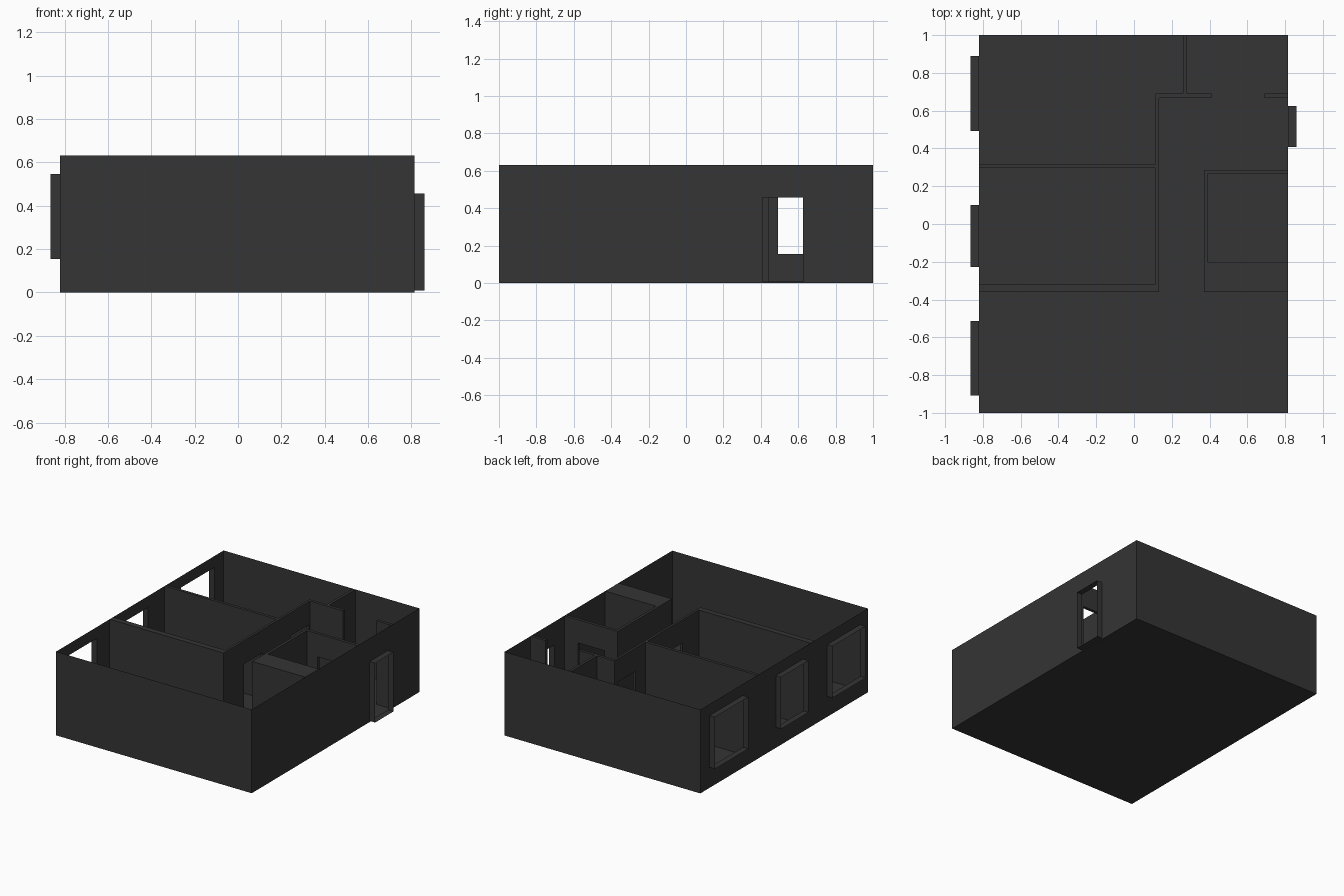
import bpy, bmesh

if "Cube" in bpy.data.objects:
    bpy.data.objects.remove(bpy.data.objects["Cube"])

X0, X1, Y, H = -0.82, 0.815, 1.0, 0.632   # shell extents and wall height
DEPTH = 0.045                             # how far openings project outward
DOOR_H = 0.457

dark = bpy.data.materials.new("dark_grey")
dark.diffuse_color = (0.035, 0.035, 0.035, 1)
dark.use_nodes = True
dark.node_tree.nodes["Principled BSDF"].inputs["Base Color"].default_value = dark.diffuse_color


def finish(name, bm):
    bmesh.ops.remove_doubles(bm, verts=bm.verts, dist=1e-5)
    me = bpy.data.meshes.new(name)
    bm.to_mesh(me)
    bm.free()
    me.materials.append(dark)
    ob = bpy.data.objects.new(name, me)
    bpy.context.collection.objects.link(ob)
    return ob


def quad(bm, *pts):
    bm.faces.new([bm.verts.new(p) for p in pts])


def prism(name, outline, z0, z1):
    bm = bmesh.new()
    face = bm.faces.new([bm.verts.new((x, y, z0)) for x, y in outline])
    top = bmesh.ops.extrude_face_region(bm, geom=[face])["geom"]
    for v in top:
        if isinstance(v, bmesh.types.BMVert):
            v.co.z = z1
    bmesh.ops.recalc_face_normals(bm, faces=bm.faces)
    return finish(name, bm)


def rect(x0, x1, y0, y1):
    return [(x0, y0), (x1, y0), (x1, y1), (x0, y1)]


def side_wall(name, x, sign, spans, z0, z1):
    """Thin side wall with rectangular openings at the given y spans."""
    bm = bmesh.new()
    ys = sorted([-Y, Y] + [v for s in spans for v in s])
    zs = [0, z0, z1, H]
    for i in range(len(ys) - 1):
        for j in range(3):
            if i % 2 and j == 1:
                continue
            p = [(x, ys[i], zs[j]), (x, ys[i + 1], zs[j]),
                 (x, ys[i + 1], zs[j + 1]), (x, ys[i], zs[j + 1])]
            quad(bm, *(p if sign > 0 else p[::-1]))
    return finish(name, bm)


def reveal(name, x, sign, span, z0, z1):
    """Open rectangular sleeve projecting outside around an opening."""
    bm = bmesh.new()
    a, b = span
    ring = [(a, z0), (b, z0), (b, z1), (a, z1)]
    xo = x + sign * DEPTH
    for k in range(4):
        (ya, za), (yb, zb) = ring[k], ring[(k + 1) % 4]
        p = [(x, ya, za), (x, yb, zb), (xo, yb, zb), (xo, ya, za)]
        quad(bm, *(p if sign < 0 else p[::-1]))
    return finish(name, bm)


# Floor
bm = bmesh.new()
quad(bm, (X0, Y, 0), (X1, Y, 0), (X1, -Y, 0), (X0, -Y, 0))
finish("floor", bm)

# Front and back outer walls
for name, y in (("front_wall", -Y), ("back_wall", Y)):
    bm = bmesh.new()
    p = [(X0, y, 0), (X1, y, 0), (X1, y, H), (X0, y, H)]
    quad(bm, *(p if y < 0 else p[::-1]))
    finish(name, bm)

# Window wall on the left, entrance wall on the right
windows = [(-0.907, -0.513), (-0.228, 0.1), (0.492, 0.89)]
side_wall("window_wall", X0, -1, windows, 0.155, 0.546)
for i, span in enumerate(windows):
    reveal(f"window_reveal_{i + 1}", X0, -1, span, 0.155, 0.546)
entry = (0.408, 0.625)
side_wall("entrance_wall", X1, 1, [entry], 0.008, DOOR_H)
reveal("entrance_reveal", X1, 1, entry, 0.008, DOOR_H)

# Partition walls
bedrooms = prism("bedroom_partition", [
    (X0, -0.36), (0.133, -0.36), (0.133, 0.668), (0.41, 0.668), (0.41, 0.69),
    (0.28, 0.69), (0.28, Y), (0.26, Y), (0.26, 0.69), (0.115, 0.69),
    (0.115, 0.318), (X0, 0.318), (X0, 0.296), (0.115, 0.296),
    (0.115, -0.317), (X0, -0.317)], 0, H)
bathroom = prism("bathroom_partition", [
    (X1, -0.36), (X1, -0.2), (0.39, -0.2), (0.39, 0.265),
    (X1, 0.265), (X1, 0.287), (0.37, 0.287), (0.37, -0.36)], 0, H)
prism("kitchen_stub_wall", rect(0.69, X1, 0.668, 0.69), 0, H)

# Interior doorways
doorways = [(bedrooms, rect(0.08, 0.17, 0.44, 0.655)),
            (bedrooms, rect(0.08, 0.17, -0.12, 0.1)),
            (bathroom, rect(0.48, 0.70, 0.24, 0.32))]
for i, (wall, outline) in enumerate(doorways):
    cutter = prism(f"doorway_cutter_{i + 1}", outline, -0.1, DOOR_H)
    mod = wall.modifiers.new("doorway", 'BOOLEAN')
    mod.operation = 'DIFFERENCE'
    mod.solver = 'EXACT'
    mod.object = cutter
    bpy.context.view_layer.objects.active = wall
    bpy.ops.object.modifier_apply(modifier=mod.name)
    bpy.data.objects.remove(cutter)
